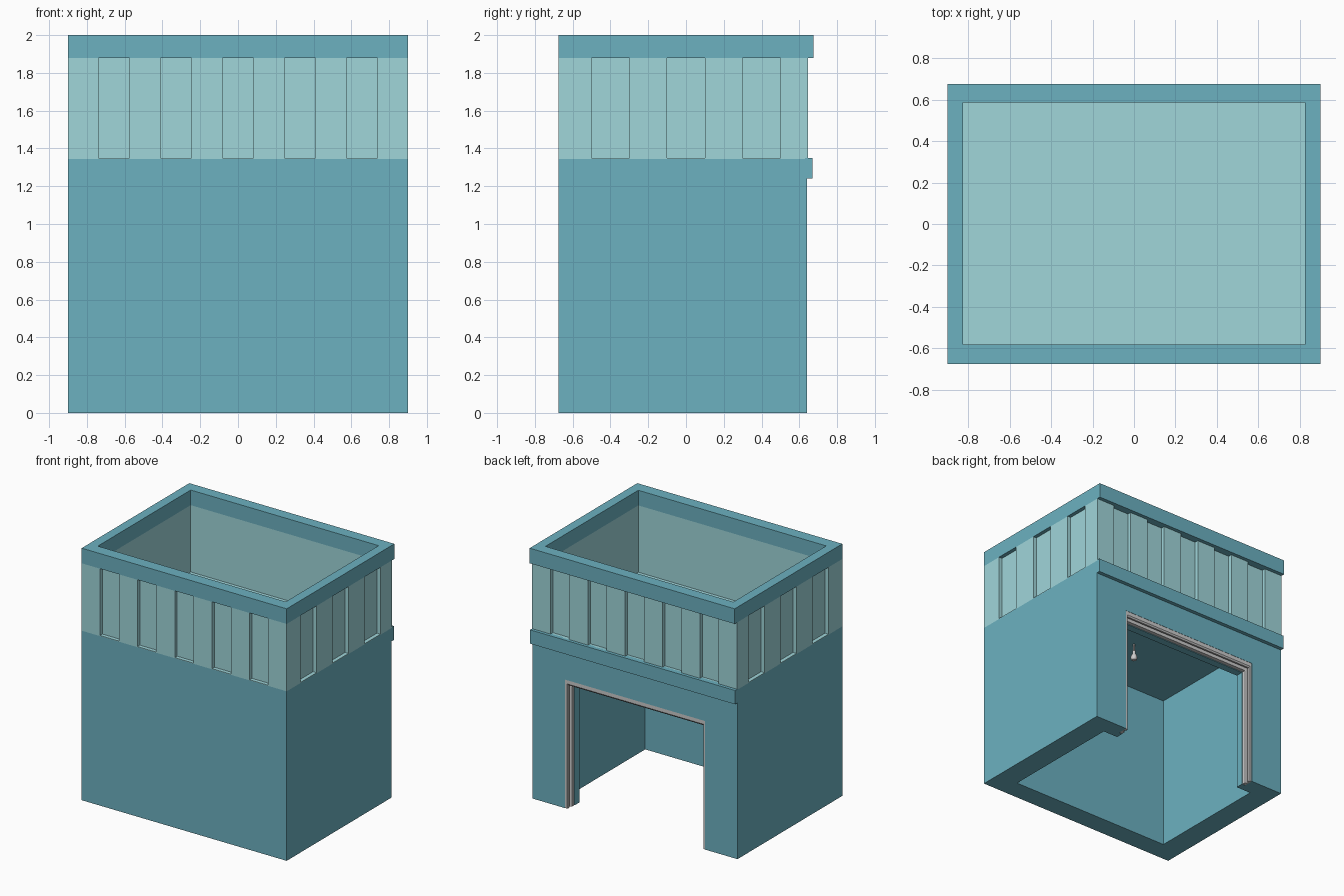
import bpy, bmesh, math
from mathutils import Matrix

if "Cube" in bpy.data.objects:
    bpy.data.objects.remove(bpy.data.objects["Cube"])


def material(name, col):
    m = bpy.data.materials.new(name)
    m.diffuse_color = (*col, 1)
    m.use_nodes = True
    m.node_tree.nodes["Principled BSDF"].inputs["Base Color"].default_value = m.diffuse_color
    return m


TEAL = material("teal", (0.15, 0.44, 0.53))
PALE = material("pale_teal", (0.35, 0.67, 0.70))


def finish(name, bm, mat=None):
    bmesh.ops.recalc_face_normals(bm, faces=bm.faces)
    me = bpy.data.meshes.new(name)
    bm.to_mesh(me)
    bm.free()
    ob = bpy.data.objects.new(name, me)
    bpy.context.collection.objects.link(ob)
    if mat:
        me.materials.append(mat)
    return ob


def boxes(name, spans, mat=None):
    """spans: (x0, x1, y0, y1, z0, z1) per box"""
    bm = bmesh.new()
    for x0, x1, y0, y1, z0, z1 in spans:
        m = Matrix.Translation(((x0 + x1) / 2, (y0 + y1) / 2, (z0 + z1) / 2))
        bmesh.ops.create_cube(bm, size=1, matrix=m @ Matrix.Diagonal((x1 - x0, y1 - y0, z1 - z0, 1)))
    return finish(name, bm, mat)


def cut(ob, name, spans):
    c = boxes(name, spans, ob.data.materials[0])
    c.hide_render = True
    mod = ob.modifiers.new(name, 'BOOLEAN')
    mod.operation = 'DIFFERENCE'
    mod.solver = 'EXACT'
    mod.object = c
    bpy.context.view_layer.objects.active = ob
    bpy.ops.object.modifier_apply(modifier=name)
    bpy.data.objects.remove(c)


# Ground storey: open underneath, with a stepped doorway in the back wall
walls = boxes("ground_storey", [(-.9, .9, -.675, .64, 0, 1.345)], TEAL)
cut(walls, "room_cut", [(-.715, .715, -.51, .5, -.1, 1.24)])
cut(walls, "door_cut", [(-.615, .615, .56, .8, -.1, 1.02)])
cut(walls, "inner_door_cut", [(-.585, .585, .4, .7, -.1, .965)])

# Ledge band across the back
boxes("back_ledge", [(-.9, .9, .63, .67, 1.24, 1.35)], TEAL)

# Parapet ring with recessed panels on all four sides
parapet = boxes("parapet", [(-.9, .9, -.675, .645, 1.345, 1.88)], PALE)
cut(parapet, "roof_well_cut", [(-.825, .825, -.58, .585, 1.35, 2)])
D = .03
panels = []
for i in range(-2, 3):
    x = i * .328
    for y in (-.675, .645):
        panels.append((x - .082, x + .082, y - D, y + D, 1.35, 1.95))
for y in (-.4, 0, .4):
    for x in (-.9, .9):
        panels.append((x - D, x + D, y - .1, y + .1, 1.35, 1.95))
cut(parapet, "panel_cut", panels)

# Cap ring
cap = boxes("parapet_cap", [(-.9, .9, -.675, .675, 1.88, 2)], TEAL)
cut(cap, "cap_cut", [(-.825, .825, -.58, .585, 1.8, 2.1)])

# Door frame: stepped moulding swept round the opening (inset, y)
profile = [(0, .638), (.016, .638), (.022, .63), (.022, .616), (.01, .61),
           (.01, .598), (.027, .592), (.027, .562), (0, .562)]
bm = bmesh.new()
rings = []
for side, top in ((-1, 0), (-1, 1), (1, 1), (1, 0)):
    rings.append([bm.verts.new((side * (.615 - o), y, top * (1.02 - 1.9 * o))) for o, y in profile])
n = len(profile)
for a, b in zip(rings, rings[1:]):
    for i in range(n):
        j = (i + 1) % n
        bm.faces.new((a[i], a[j], b[j], b[i]))
bm.faces.new(rings[0])
bm.faces.new(rings[-1])
finish("door_frame", bm)

# Hanging bulb: lathed profile (radius, z)
bulb = [(.006, 1.24), (.006, 1.185), (.012, 1.18), (.013, 1.155), (.024, 1.135),
        (.026, 1.12), (.018, 1.103), (.001, 1.098)]
bm = bmesh.new()
S = 12
rows = [[bm.verts.new((r * math.cos(k * math.tau / S), r * math.sin(k * math.tau / S), z))
         for k in range(S)] for r, z in bulb]
for a, b in zip(rows, rows[1:]):
    for k in range(S):
        bm.faces.new((a[k], a[(k + 1) % S], b[(k + 1) % S], b[k]))
bm.faces.new(rows[0])
bm.faces.new(rows[-1])
ob = finish("hanging_bulb", bm)
bpy.ops.object.select_all(action='DESELECT')
ob.select_set(True)
bpy.context.view_layer.objects.active = ob
bpy.ops.object.shade_smooth_by_angle(angle=math.radians(40))
